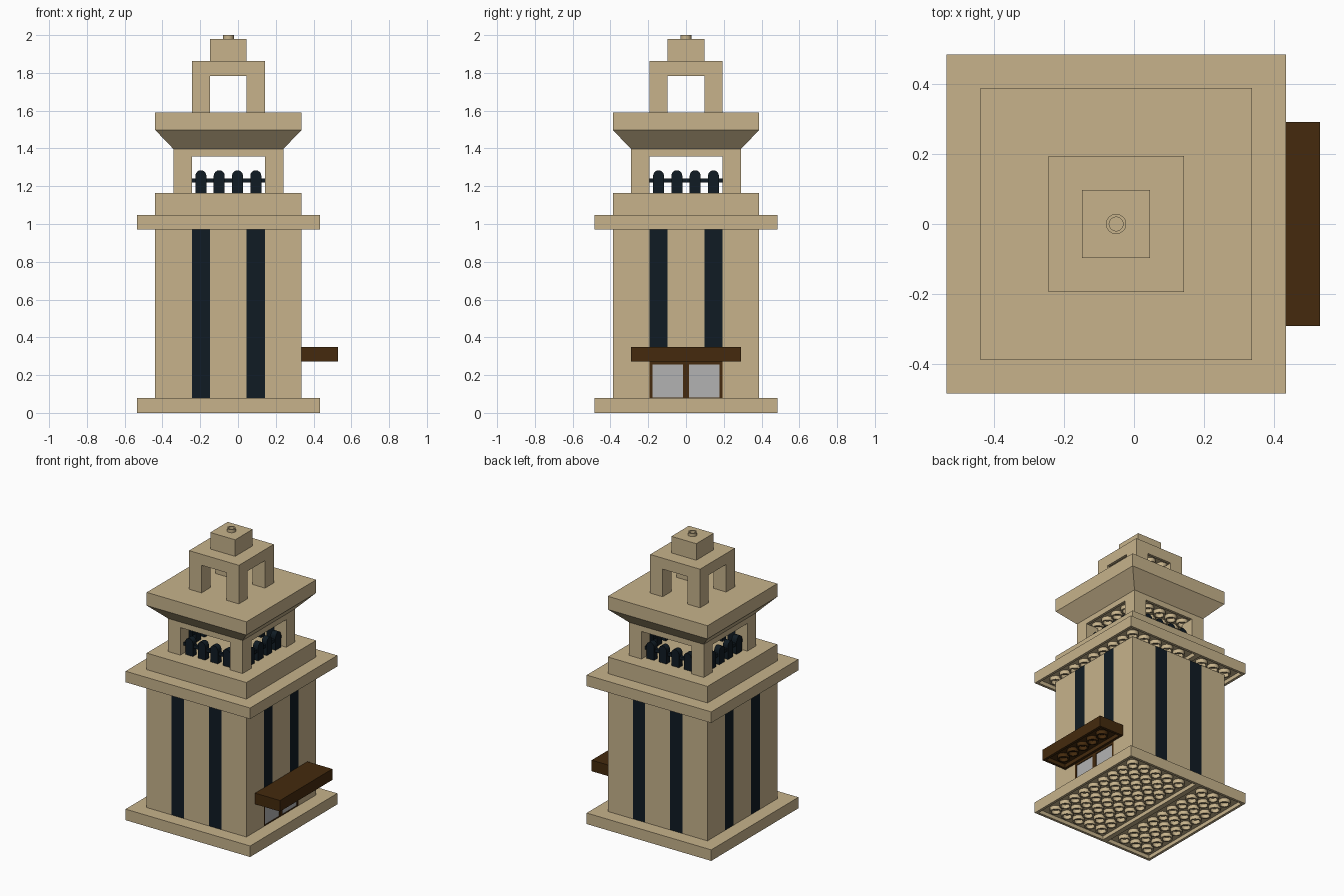
import bpy, bmesh, math
from mathutils import Matrix

if "Cube" in bpy.data.objects:
    bpy.data.objects.remove(bpy.data.objects["Cube"])

P = 0.0969      # grid pitch
H = 0.0388      # layer height
CX = -0.051     # tower axis in x


def material(name, rgb):
    m = bpy.data.materials.new(name)
    m.diffuse_color = (*rgb, 1)
    m.use_nodes = True
    m.node_tree.nodes["Principled BSDF"].inputs["Base Color"].default_value = m.diffuse_color
    return m


TAN = material("tan", (0.57, 0.45, 0.26))
DARK = material("near_black", (0.005, 0.011, 0.017))
BROWN = material("brown", (0.058, 0.023, 0.004))
PANE = material("pane", (0.45, 0.45, 0.45))


def finish(bm, name, mat, smooth=False):
    bmesh.ops.recalc_face_normals(bm, faces=bm.faces)
    me = bpy.data.meshes.new(name)
    bm.to_mesh(me)
    bm.free()
    me.materials.append(mat)
    ob = bpy.data.objects.new(name, me)
    bpy.context.collection.objects.link(ob)
    if smooth:
        bpy.context.view_layer.objects.active = ob
        ob.select_set(True)
        bpy.ops.object.shade_smooth_by_angle(angle=math.radians(35))
        ob.select_set(False)
    return ob


def add_box(bm, x0, x1, y0, y1, z0, z1, rot=0):
    """Box in tower coordinates, turned by rot quarter turns about the axis."""
    m = (Matrix.Translation((CX, 0, 0)) @ Matrix.Rotation(rot * math.pi / 2, 4, 'Z')
         @ Matrix.Translation(((x0 + x1) / 2, (y0 + y1) / 2, (z0 + z1) / 2))
         @ Matrix.Diagonal((x1 - x0, y1 - y0, z1 - z0, 1)))
    bmesh.ops.create_cube(bm, size=1, matrix=m)


def add_tube(bm, x, y, z0, z1, ro, ri, n=16):
    loops = []
    for r, z in ((ro, z0), (ro, z1), (ri, z1), (ri, z0)):
        loops.append([bm.verts.new((CX + x + r * math.cos(2 * math.pi * i / n),
                                    y + r * math.sin(2 * math.pi * i / n), z)) for i in range(n)])
    for a, b in zip(loops, loops[1:] + loops[:1]):
        for i in range(n):
            j = (i + 1) % n
            bm.faces.new((a[i], a[j], b[j], b[i]))


def slab(name, half, z0, z1, mat=TAN):
    bm = bmesh.new()
    add_box(bm, -half, half, -half, half, z0, z1)
    return finish(bm, name, mat)


def hollow_plate(name, x0, nx, ny, z0, mat=TAN):
    """Plate open below: top skin, rim walls and a grid of tubes."""
    bm = bmesh.new()
    x1, y = x0 + nx * P, ny * P / 2
    w, t, z1 = 0.018, 0.012, z0 + H
    add_box(bm, x0, x1, -y, y, z1 - t, z1)
    for a, b in ((x0, x0 + w), (x1 - w, x1)):
        add_box(bm, a, b, -y, y, z0, z1 - t)
    for a, b in ((-y, -y + w), (y - w, y)):
        add_box(bm, x0 + w, x1 - w, a, b, z0, z1 - t)
    for i in range(1, nx):
        for j in range(1, ny):
            add_tube(bm, x0 + i * P, -y + j * P, z0, z1 - t, 0.0394, 0.029)
    return finish(bm, name, mat, True)


# base and ledge: two hollow plates side by side under a smooth slab
for name, layer in (("base", 0), ("ledge", 25)):
    hollow_plate(name + "_plate_left", -5 * P, 4, 10, layer * H)
    hollow_plate(name + "_plate_right", -P, 6, 10, layer * H)
    slab(name + "_top", 5 * P, (layer + 1) * H, (layer + 2) * H)

# shaft walls with dark vertical strips, door gap on the right side
walls, strips = bmesh.new(), bmesh.new()
for k in range(4):
    for a, b, bm in ((-4, -2, walls), (-2, -1, strips), (-1, 1, walls), (1, 2, strips), (2, 3, walls)):
        z0 = 7 * H if k == 0 and abs(a + b) < 4 else 2 * H
        add_box(bm, 3 * P, 4 * P, a * P, b * P, z0, 25 * H, k)
finish(walls, "shaft_walls", TAN)
finish(strips, "shaft_strips", DARK)

# double window frame and panes
frame, panes = bmesh.new(), bmesh.new()
fx0, fx1, fz0, fz1 = 3.4 * P, 4 * P, 2 * H, 7 * H
add_box(frame, fx0, fx1, -2 * P, 2 * P, fz1 - 0.016, fz1)
add_box(frame, fx0, fx1, -2 * P, 2 * P, fz0, fz0 + 0.005)
for a, b in ((-2 * P, -0.178), (-0.016, 0.016), (0.178, 2 * P)):
    add_box(frame, fx0, fx1, a, b, fz0 + 0.005, fz1 - 0.016)
for s in (-1, 1):
    add_box(panes, fx1 - 0.02, fx1 - 0.005, s * 0.097 - 0.081, s * 0.097 + 0.081,
            fz0 + 0.005, fz1 - 0.016)
finish(frame, "window_frame", BROWN)
finish(panes, "window_panes", PANE)

# awning
hollow_plate("awning_plate", 4 * P, 2, 6, 7 * H, BROWN)
bm = bmesh.new()
add_box(bm, 4 * P, 6 * P, -3 * P, 3 * P, 8 * H, 9 * H)
finish(bm, "awning_top", BROWN)

# belfry floor
slab("belfry_floor", 4 * P, 27 * H, 30 * H)


def posts(name, outer, z0, z1):
    bm = bmesh.new()
    for k in range(4):
        add_box(bm, (outer - 1) * P, outer * P, (outer - 1) * P, outer * P, z0, z1, k)
    return finish(bm, name, TAN)


posts("belfry_posts", 3, 30 * H, 35 * H)
hollow_plate("belfry_ceiling", -3 * P, 6, 6, 35 * H)

# railings: round-topped pickets and a rail on each side
bm = bmesh.new()
r, zb, zt = 0.029, 30 * H, 33 * H
for k in range(4):
    turn = Matrix.Translation((CX, 0, 0)) @ Matrix.Rotation(k * math.pi / 2, 4, 'Z')
    add_box(bm, 2.5 * P - 0.011, 2.5 * P + 0.011, -2 * P, 2 * P, zb + 0.055, zb + 0.077, k)
    for i in range(4):
        y = (i - 1.5) * P
        prof = [(y - r, zb), (y + r, zb)] + [
            (y + r * math.cos(a * math.pi / 8), zt - r + 0.004 + r * math.sin(a * math.pi / 8))
            for a in range(9)]
        f = bm.faces.new([bm.verts.new(turn @ Matrix.Translation((2.5 * P - 0.02, u, v)).translation)
                          for u, v in prof])
        ex = bmesh.ops.extrude_face_region(bm, geom=[f], use_keep_orig=True)
        off = turn.to_3x3() @ Matrix.Translation((0.04, 0, 0)).translation
        bmesh.ops.translate(bm, vec=off,
                            verts=[v for v in ex["geom"] if isinstance(v, bmesh.types.BMVert)])
finish(bm, "belfry_railings", DARK, True)

# flared cornice
bm = bmesh.new()
rings = [[bm.verts.new((CX + sx * h, sy * h, z)) for sx, sy in ((-1, -1), (1, -1), (1, 1), (-1, 1))]
         for h, z in ((3 * P, 36 * H), (4 * P, 1.498), (4 * P, 39 * H))]
for a, b in zip(rings, rings[1:]):
    for i in range(4):
        j = (i + 1) % 4
        bm.faces.new((a[i], a[j], b[j], b[i]))
bm.faces.new(rings[0])
bm.faces.new(rings[-1])
finish(bm, "cornice_flare", TAN)
slab("cornice_slab", 4 * P, 39 * H, 40 * H)
slab("cornice_top", 4 * P, 40 * H, 41 * H)

# cupola
posts("cupola_posts", 2, 41 * H, 46 * H)
hollow_plate("cupola_ceiling", -2 * P, 4, 4, 46 * H)
slab("cupola_top", 2 * P, 47 * H, 48 * H)
slab("cap_block", P, 48 * H, 50 * H)
slab("cap_plate", P, 50 * H, 51 * H)

# hollow knob on top
bm = bmesh.new()
add_tube(bm, 0, 0, 51 * H, 2.0, 0.029, 0.02)
finish(bm, "top_knob", TAN, True)
